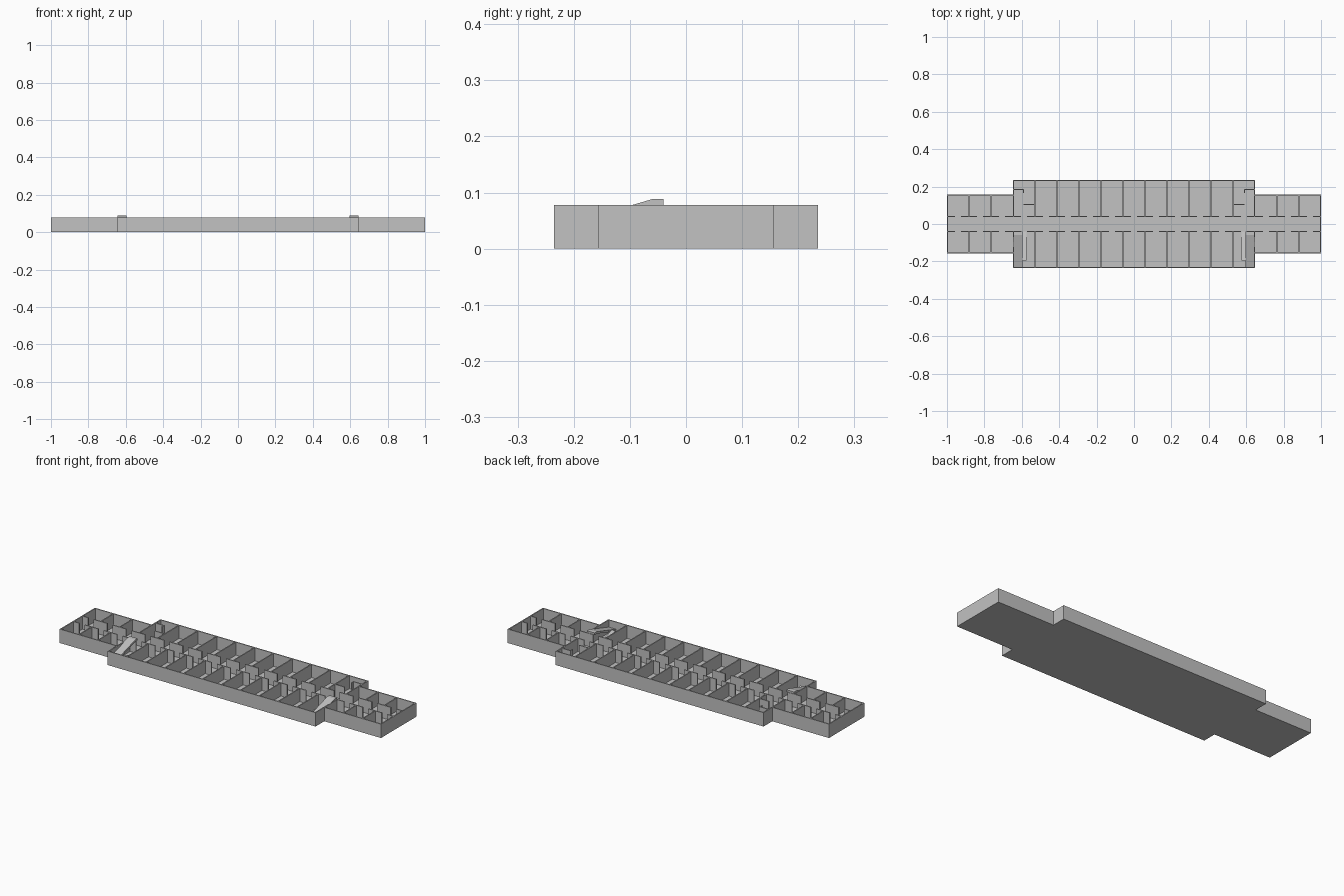
import bpy
import bmesh

cube = bpy.data.objects.get("Cube")
if cube:
    bpy.data.objects.remove(cube, do_unlink=True)

grey = bpy.data.materials.new("plain grey")
grey.use_nodes = True
colour = (0.54, 0.54, 0.54, 1)
grey.diffuse_color = colour
grey.node_tree.nodes["Principled BSDF"].inputs["Base Color"].default_value = colour

H = 0.078            # wall height
T = 0.006            # wall thickness
FLOOR = 0.005
BAY = 2 / 17         # room width
WING, HALL = 0.157, 0.235      # half depths of the end wings and the middle
STEP = 5.5 * BAY     # where the wings meet the middle
AISLE = 0.04         # half width of the corridor
DOOR = 0.034


def finish(name, bm):
    bmesh.ops.recalc_face_normals(bm, faces=bm.faces)
    mesh = bpy.data.meshes.new(name)
    bm.to_mesh(mesh)
    bm.free()
    mesh.materials.append(grey)
    obj = bpy.data.objects.new(name, mesh)
    bpy.context.collection.objects.link(obj)
    return obj


def prism(bm, points, place, low, high):
    """Extrude a closed 2D profile between two levels."""
    rings = [[bm.verts.new(place(a, b, c)) for a, b in points] for c in (low, high)]
    bm.faces.new(rings[0])
    bm.faces.new(rings[1])
    n = len(points)
    for i in range(n):
        j = (i + 1) % n
        bm.faces.new((rings[0][i], rings[0][j], rings[1][j], rings[1][i]))


def upright(a, b, c):
    return (a, b, c)


def sideways(a, b, c):
    return (c, a, b)


def wall(bm, x0, y0, x1, y1):
    """Straight wall between two corners, full height."""
    xa, xb = sorted((x0, x1))
    ya, yb = sorted((y0, y1))
    if xb - xa < 1e-6:
        xa, xb = xa - T / 2, xb + T / 2
    if yb - ya < 1e-6:
        ya, yb = ya - T / 2, yb + T / 2
    prism(bm, [(xa, ya), (xb, ya), (xb, yb), (xa, yb)], upright, 0, H)


def outline(inset):
    e, s, w, h = 1 - inset, STEP - inset, WING - inset, HALL - inset
    quarter = [(e, w), (s, w), (s, h)]
    back = quarter + [(-x, y) for x, y in reversed(quarter)]
    return back + [(-x, -y) for x, y in back]


# Floor slab
bm = bmesh.new()
prism(bm, outline(0), upright, 0, FLOOR)
finish("floor", bm)

# Outer shell following the stepped plan
bm = bmesh.new()
loops = [[bm.verts.new((x, y, z)) for x, y in outline(inset)]
         for inset, z in ((0, 0), (0, H), (T, H), (T, 0))]
for k in range(4):
    a, b = loops[k], loops[(k + 1) % 4]
    for i in range(len(a)):
        j = (i + 1) % len(a)
        bm.faces.new((a[i], a[j], b[j], b[i]))
finish("outer_walls", bm)

# Cross walls between the rooms, on both sides of the corridor
bm = bmesh.new()
for i in range(1, 17):
    x = -1 + i * BAY
    if abs(abs(x) - STEP) < 0.01:
        x -= T / 2 if x > 0 else -T / 2
    depth = HALL if abs(x) < STEP else WING
    for side in (-1, 1):
        wall(bm, x, side * AISLE, x, side * (depth - T / 2))
finish("room_dividers", bm)

# Corridor walls with an open doorway in every room
bm = bmesh.new()
for i in range(18):
    x = -1 + i * BAY
    reach = (BAY - DOOR) / 2
    for side in (-1, 1):
        wall(bm, max(-1, x - reach), side * AISLE, min(1, x + reach), side * AISLE)
finish("corridor_walls", bm)

# Small closets and the stairs in the end rooms of the middle
for name, m in (("left", 1), ("right", -1)):
    bm = bmesh.new()
    wall(bm, m * 0.59, 0.185, m * STEP, 0.185)
    wall(bm, m * 0.59, 0.165, m * 0.59, 0.188)
    wall(bm, m * 0.59, 0.105, m * 4.5 * BAY, 0.105)
    finish(name + "_closet_walls", bm)

    bm = bmesh.new()
    upper = [(-0.04, 0.0885), (-0.06, 0.0885), (-0.232, 0.037),
             (-0.232, 0.025), (-0.06, 0.077), (-0.04, 0.077)]
    prism(bm, upper, sideways, m * 0.597, m * 0.645)
    finish(name + "_upper_flight", bm)

    bm = bmesh.new()
    lower = [(-0.04, FLOOR), (-0.195, 0.047), (-0.195, 0.035), (-0.085, FLOOR)]
    prism(bm, lower, sideways, m * 0.575, m * 0.597)
    finish(name + "_lower_flight", bm)
